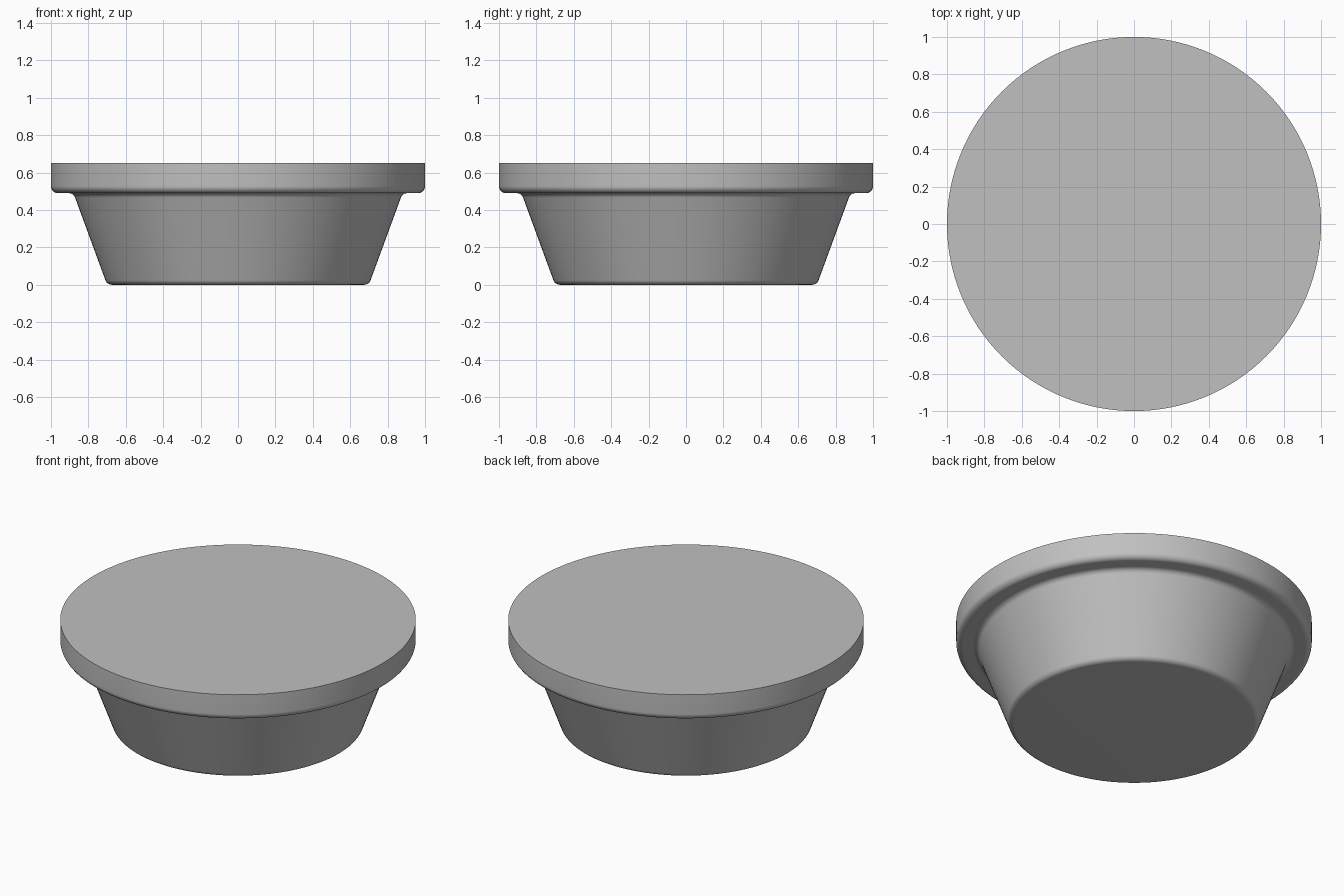
import bpy, bmesh, math
from mathutils import Vector

cube = bpy.data.objects.get("Cube")
if cube:
    bpy.data.objects.remove(cube, do_unlink=True)

SIDES = 128
HEIGHT = 0.65


def make_material(name, colour):
    mat = bpy.data.materials.new(name)
    mat.use_nodes = True
    mat.diffuse_color = colour
    mat.node_tree.nodes["Principled BSDF"].inputs["Base Color"].default_value = colour
    return mat


def round_corner(before, corner, after, radius, steps=8):
    """Points of a circular arc replacing one profile corner."""
    a, c, b = Vector(before), Vector(corner), Vector(after)
    u, v = (a - c).normalized(), (b - c).normalized()
    half = u.angle(v) / 2
    centre = c + (u + v).normalized() * (radius / math.sin(half))
    start = c + u * (radius / math.tan(half)) - centre
    end = c + v * (radius / math.tan(half)) - centre
    return [centre + start.lerp(end, i / steps).normalized() * radius for i in range(steps + 1)]


# Half profile (radius, height): base, sloped wall, rim underside, rim side
corners = [(0, 0), (0.70, 0), (0.88, 0.49), (1, 0.49), (1, HEIGHT)]
profile = []
for i in (1, 2, 3):
    profile += round_corner(corners[i - 1], corners[i], corners[i + 1], 0.037)
profile.append(Vector(corners[-1]))

# Turned solid body with flat base and flat top
bm = bmesh.new()
rings = []
for p in profile:
    angles = [2 * math.pi * k / SIDES for k in range(SIDES)]
    rings.append([bm.verts.new((p.x * math.cos(t), p.x * math.sin(t), p.y)) for t in angles])
for low, high in zip(rings, rings[1:]):
    for k in range(SIDES):
        n = (k + 1) % SIDES
        bm.faces.new((low[k], low[n], high[n], high[k]))
bm.faces.new(rings[0][::-1])
bm.faces.new(rings[-1])
mesh = bpy.data.meshes.new("flanged_bowl_body")
bm.to_mesh(mesh)
bm.free()

body = bpy.data.objects.new("flanged_bowl_body", mesh)
bpy.context.collection.objects.link(body)
mesh.materials.append(make_material("light_grey", (0.53, 0.53, 0.53, 1)))

# Smooth sides, crisp top edge
bpy.ops.object.select_all(action="DESELECT")
body.select_set(True)
bpy.context.view_layer.objects.active = body
bpy.ops.object.shade_smooth_by_angle(angle=math.radians(30))
